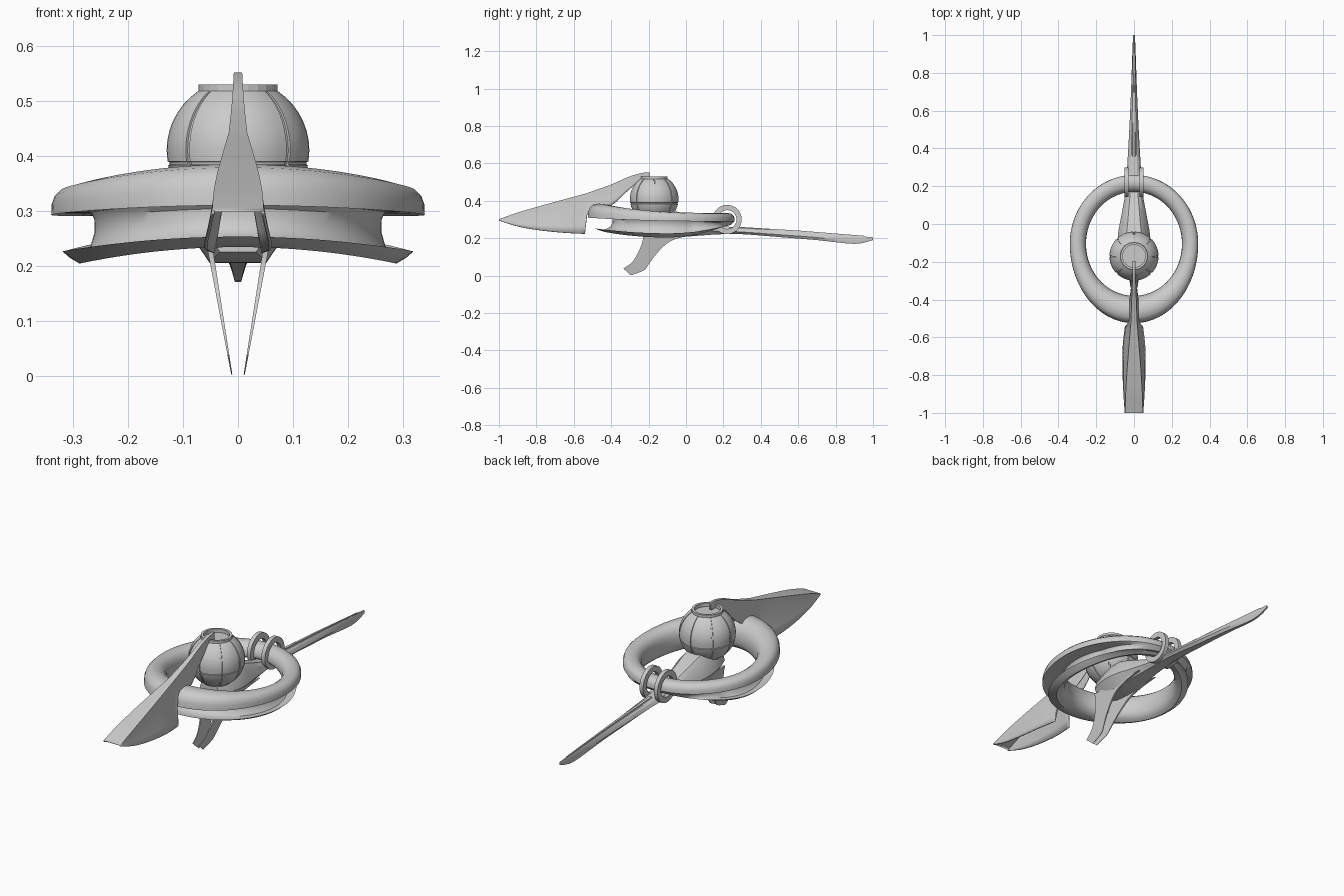
import bpy, bmesh
from math import sin, cos, pi, radians, sqrt

if "Cube" in bpy.data.objects:
    bpy.data.objects.remove(bpy.data.objects["Cube"])


def finish(name, verts, faces, angle=35):
    me = bpy.data.meshes.new(name)
    me.from_pydata(verts, [], faces)
    bm = bmesh.new()
    bm.from_mesh(me)
    bmesh.ops.recalc_face_normals(bm, faces=bm.faces)
    bm.to_mesh(me)
    bm.free()
    me.shade_smooth()
    me.set_sharp_from_angle(angle=radians(angle))
    ob = bpy.data.objects.new(name, me)
    bpy.context.collection.objects.link(ob)
    return ob


def loft(name, loops, ring=False, caps=False, closed=True, angle=35):
    """Skin equal-length loops of points."""
    n, m = len(loops[0]), len(loops)
    verts = [p for lp in loops for p in lp]
    faces = []
    for i in range(m if ring else m - 1):
        a, b = i * n, ((i + 1) % m) * n
        for j in range(n if closed else n - 1):
            k = (j + 1) % n
            faces.append((a + j, a + k, b + k, b + j))
    if caps:
        faces += [tuple(range(n)), tuple(range((m - 1) * n, m * n))]
    return finish(name, verts, faces, angle)


def catmull(rows, steps):
    """Smoothly resample rows of numbers."""
    out = []
    for i in range(len(rows) - 1):
        p = [rows[max(i - 1, 0)], rows[i], rows[i + 1], rows[min(i + 2, len(rows) - 1)]]
        for s in range(steps):
            t = s / steps
            out.append([0.5 * (2 * b + (c - a) * t + (2 * a - 5 * b + 4 * c - d) * t * t
                               + (3 * b - a - 3 * c + d) * t ** 3) for a, b, c, d in zip(*p)])
    out.append(list(rows[-1]))
    return out


# Ring hull: C-shaped channel, open outwards, closing to a tube at the back
def hull_loop(t):
    c, f = cos(t), (1 + cos(t)) / 2
    zt = .335 + .05 * f ** 3
    zl = .29 + .02 * f ** 3
    zb = .204 + (.03 if c > 0 else .06) * c * c
    g = min(1, max(0, (f - .04) / .22))
    h, d = zt - zl, zl - zb
    outer = [(1, zl), (.99, zl + .4 * h), (.93, zl + .7 * h), (.8, zl + .92 * h),
             (.58, zt), (.35, zt - .05 * h), (.15, zt - .3 * h), (.03, zl + .3 * h),
             (0, zl - .05 * d), (0, zl - .4 * d), (.06, zb + .3 * d), (.2, zb + .1 * d),
             (.4, zb), (.6, zb + .01), (.76, zb + .25 * d)]
    inner = [(.58, zb + .18 * d), (.35, zb + .18 * d), (.17, zb + .35 * d),
             (.08, zb + .65 * d), (.09, zl - .08 * d), (.16, zl + .004), (.9, zl + .004)]
    prof = outer + [(u * g + (.78 + .03 * i) * (1 - g),
                     z * g + (zb + d * (.3 + .1 * i)) * (1 - g)) for i, (u, z) in enumerate(inner)]
    ry = .42 if c > 0 else .365
    return [(sin(t) * (.254 + u * .086), -.105 - c * (.275 + u * (ry - .275)), z) for u, z in prof]


loft("ring_hull", [hull_loop(2 * pi * i / 96) for i in range(96)], ring=True)

# Front fin: hollow tent, flat ridge, sides flaring downwards
# columns: y, ridge z, ridge half width, lower edge z, lower half width
fin = catmull([(-1, .302, .047, .296, .049), (-.9, .337, .044, .264, .056),
               (-.78, .372, .037, .243, .061), (-.65, .408, .027, .23, .06),
               (-.54, .438, .018, .224, .048)], 5)
fin += catmull([(-.53, .441, .017, .325, .034), (-.4, .487, .012, .375, .024),
                (-.31, .527, .009, .455, .013), (-.24, .548, .008, .51, .008),
                (-.195, .552, .007, .515, .007)], 4)


def fin_loop(y, zt, r, zb, b):
    half = [(r + (b - r) * s ** 1.3, zt + (zb - zt) * s) for s in (0, .2, .4, .6, .8, 1)]
    return ([(-x, y, z) for x, z in reversed(half)] + [(x, y, z) for x, z in half])


ob = loft("front_fin", [fin_loop(*r) for r in fin], closed=False)
mod = ob.modifiers.new("thickness", "SOLIDIFY")
mod.thickness = .006
mod.offset = -1


# Cockpit dome with eight meridian grooves and one belt groove
def dome_loop(a):
    R, zc, pts = .13, .41, []
    for deg in angles:
        ph = radians(deg[0])
        r = R - deg[1]
        pts.append((r * cos(ph), zc + r * sin(ph)))
    return pts


angles = [(d, 0) for d in (-75, -60, -45, -30, -18)]
angles += [(-12, 0), (-11.5, .003), (-9.5, .003), (-9, 0)]
angles += [(d, 0) for d in (0, 8, 16, 24, 32, 40, 48, 56)]
loops = []
for k in range(8):
    base = k * pi / 4
    for da, groove in ((-.035, 0), (-.03, .004), (.03, .004), (.035, 0),
                       (.15, 0), (.27, 0), (.39, 0), (.51, 0), (.63, 0)):
        a = base + da
        loops.append([((r - groove) * cos(a), -.17 + (r - groove) * sin(a), z)
                      for r, z in dome_loop(a)])
loft("cockpit_dome", loops, ring=True, closed=False)


# Hatch collar on the dome
collar = [(.0, .512), (.06, .512), (.06, .53), (.072, .53), (.072, .5), (0, .5)]
loft("hatch_collar", [[(r * cos(a), -.17 + r * sin(a), z) for r, z in collar]
                      for a in [2 * pi * i / 24 for i in range(24)]],
     ring=True, closed=False, angle=10)

# Spine: arm under the dome running back into the long tail
# columns: y, top z, bottom z, half width
spine = [(-.23, .33, .225, .055), (-.15, .35, .21, .08), (-.06, .345, .205, .085),
         (.05, .31, .212, .066), (.16, .272, .22, .047), (.29, .256, .222, .037),
         (.5, .243, .206, .025), (.7, .229, .19, .016), (.9, .213, .17, .009), (1, .205, .19, .005)]
loft("tail_spine", [[(s * w, y, zb + (zt - zb) * k) for s, k in
                     ((-.45, 1), (.45, 1), (.75, .8), (1, .35), (.6, 0), (-.6, 0), (-1, .35), (-.75, .8))]
                    for y, zt, zb, w in catmull(spine, 4)], caps=True, angle=25)

# Raised ridge along the tail
loft("tail_ridge", [[(s * w, y, z + k) for s, k in ((-1, -.01), (-.6, .004), (.6, .004), (1, -.01))]
                    for y, z, w in ((.28, .257, .012), (.6, .237, .008), (.95, .209, .003))], caps=True)

# Pair of curved landing blades, leaning together towards the ground
# columns: front y, front z, back y, back z
blade = catmull([(-.23, .235, .1, .222), (-.23, .2, -.01, .208), (-.238, .165, -.09, .18),
                 (-.26, .115, -.155, .12), (-.29, .07, -.2, .06), (-.332, .04, -.225, .028),
                 (-.332, .038, -.295, .002)][:-1] + [(-.334, .038, -.295, .002)], 4)
for side, sx in (("left", -1), ("right", 1)):
    rows = []
    for y0, z0, y1, z1 in blade:
        pts = []
        for y, z, inset in ((y0, z0, 0), (y1, z1, 0), (y1, z1, 1), (y0, z0, 1)):
            z = max(z, 0)
            x = .012 + .19 * z - inset * (.002 + .035 * z)
            pts.append((sx * x, y, z))
        rows.append(pts)
    loft("landing_blade_" + side, rows, caps=True)

    # Clamp hoop around the back of the ring
    sec = [(.03, .05), (.05, .05), (.05, .078), (.03, .078)]
    loft("clamp_hoop_" + side, [[(sx * x, .22 + r * cos(a), .3 + r * sin(a)) for x, r in sec]
                                for a in [2 * pi * i / 40 for i in range(40)]], ring=True)
